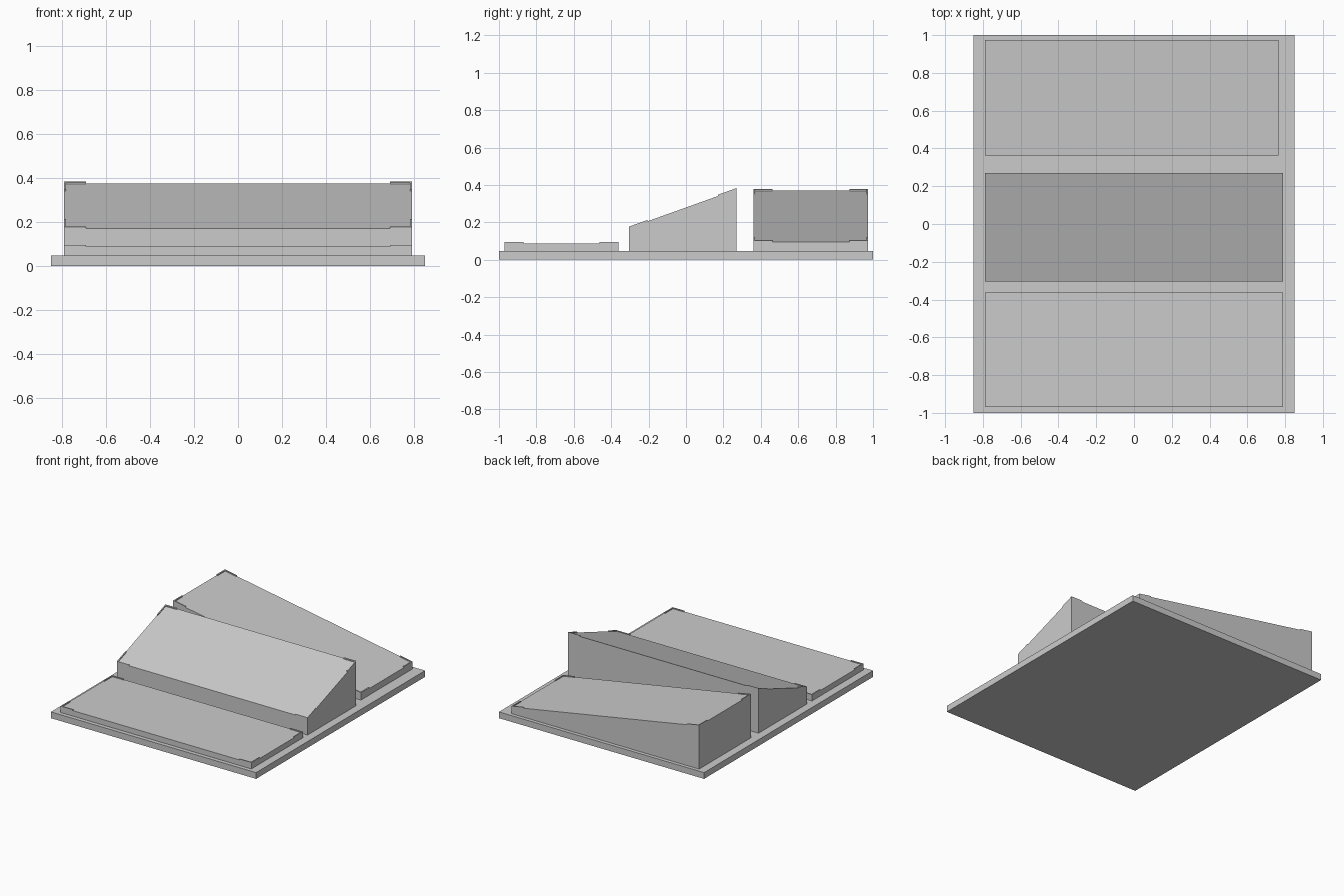
import bpy
import bmesh

cube = bpy.data.objects.get("Cube")
if cube:
    bpy.data.objects.remove(cube, do_unlink=True)

grey = bpy.data.materials.new("plain grey")
grey.use_nodes = True
color = (0.6, 0.6, 0.6, 1)
grey.diffuse_color = color
grey.node_tree.nodes["Principled BSDF"].inputs["Base Color"].default_value = color

BASE_TOP = 0.047
LIP_LENGTH, LIP_WIDTH, LIP_HEIGHT = 0.1, 0.008, 0.007


def prism(name, outline, bottom, top):
    """Solid over a flat outline; bottom and top give the height at (x, y)."""
    bm = bmesh.new()
    low = [bm.verts.new((x, y, bottom(x, y))) for x, y in outline]
    high = [bm.verts.new((x, y, top(x, y))) for x, y in outline]
    bm.faces.new(low)
    bm.faces.new(high)
    for i in range(len(outline)):
        j = (i + 1) % len(outline)
        bm.faces.new((low[i], low[j], high[j], high[i]))
    bmesh.ops.recalc_face_normals(bm, faces=bm.faces)
    mesh = bpy.data.meshes.new(name)
    bm.to_mesh(mesh)
    bm.free()
    mesh.materials.append(grey)
    obj = bpy.data.objects.new(name, mesh)
    bpy.context.collection.objects.link(obj)


def rectangle(x0, x1, y0, y1):
    return [(x0, y0), (x1, y0), (x1, y1), (x0, y1)]


def block(name, x0, x1, y0, y1, top):
    """Block on the base with a small raised lip around each top corner."""
    prism(name, rectangle(x0, x1, y0, y1), lambda x, y: BASE_TOP, top)
    for side, cx, sx in (("right", x0, 1), ("left", x1, -1)):
        for end, cy, sy in (("front", y0, 1), ("back", y1, -1)):
            corner = [(0, 0), (LIP_LENGTH, 0), (LIP_LENGTH, LIP_WIDTH),
                      (LIP_WIDTH, LIP_WIDTH), (LIP_WIDTH, LIP_LENGTH), (0, LIP_LENGTH)]
            outline = [(cx + sx * u, cy + sy * v) for u, v in corner]
            prism(f"{name}_lip_{end}_{side}", outline, top,
                  lambda x, y: top(x, y) + LIP_HEIGHT)


def ramp(start, end, z0, z1):
    return lambda t: z0 + (z1 - z0) * (t - start) / (end - start)


# Base plate
prism("base_plate", rectangle(-0.85, 0.85, -1, 1),
      lambda x, y: 0, lambda x, y: BASE_TOP)

# Flat pad at the front
block("front_pad", -0.79, 0.79, -0.97, -0.362, lambda x, y: 0.088)

# Middle wedge rising towards the back
rise_back = ramp(-0.305, 0.27, 0.17, 0.376)
block("middle_wedge", -0.79, 0.79, -0.305, 0.27, lambda x, y: rise_back(y))

# Back wedge rising towards the right
rise_side = ramp(-0.79, 0.765, 0.37, 0.096)
block("back_wedge", -0.79, 0.765, 0.362, 0.973, lambda x, y: rise_side(x))
